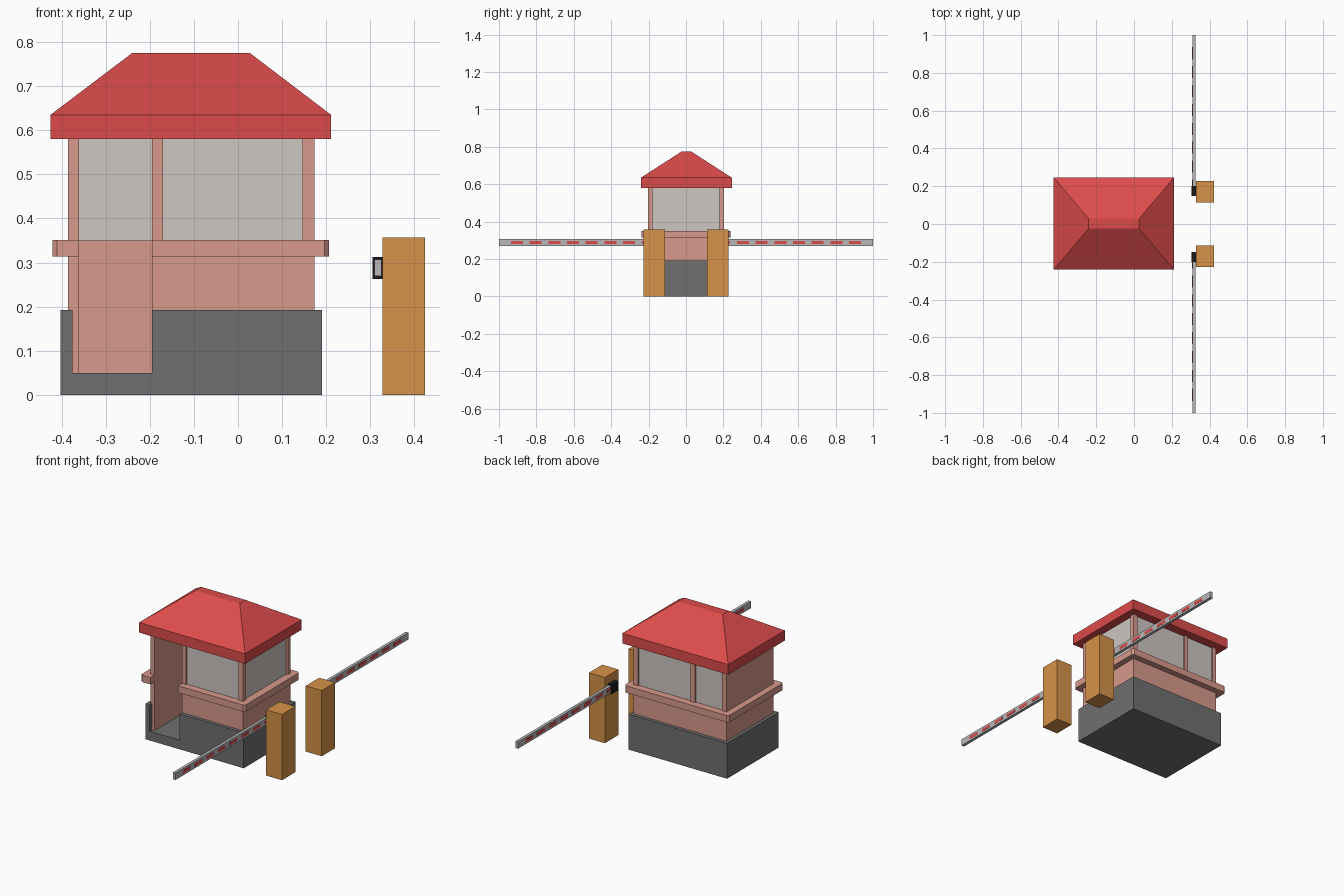
import bpy, bmesh

if "Cube" in bpy.data.objects:
    bpy.data.objects.remove(bpy.data.objects["Cube"])


def material(name, r, g, b):
    m = bpy.data.materials.new(name)
    m.diffuse_color = (r, g, b, 1)
    m.use_nodes = True
    m.node_tree.nodes["Principled BSDF"].inputs["Base Color"].default_value = m.diffuse_color
    return m


RED = material("roof_red", 0.72, 0.07, 0.07)
PINK = material("wall_pink", 0.68, 0.32, 0.26)
DARK = material("base_grey", 0.16, 0.16, 0.16)
GLASS = material("window_glass", 0.62, 0.57, 0.54)
ORANGE = material("cabinet_orange", 0.67, 0.29, 0.065)
BLACK = material("bracket_black", 0.01, 0.01, 0.01)
ARM = material("arm_grey", 0.48, 0.48, 0.48)


def finish(name, bm, mat):
    bmesh.ops.recalc_face_normals(bm, faces=bm.faces)
    me = bpy.data.meshes.new(name)
    bm.to_mesh(me)
    bm.free()
    me.materials.append(mat)
    ob = bpy.data.objects.new(name, me)
    bpy.context.collection.objects.link(ob)
    return ob


def prism(name, pts, z0, z1, mat):
    """Extrude a plan outline from z0 to z1."""
    bm = bmesh.new()
    face = bm.faces.new([bm.verts.new((x, y, z0)) for x, y in pts])
    top = bmesh.ops.extrude_face_region(bm, geom=[face], use_keep_orig=True)["geom"]
    bmesh.ops.translate(bm, vec=(0, 0, z1 - z0),
                        verts=[v for v in top if isinstance(v, bmesh.types.BMVert)])
    return finish(name, bm, mat)


def box(name, x, y, z, mat):
    x0, x1 = x
    y0, y1 = sorted(y)
    return prism(name, [(x0, y0), (x1, y0), (x1, y1), (x0, y1)], *z, mat)


def open_ring(name, outer, inner, gap, z, mat, c=0.0):
    """Rectangular band with a doorway gap in its front side; c chamfers the corners."""
    X0, X1, Y = outer
    x0, x1, y = inner
    g0, g1 = gap
    if c:
        rim = [(X1 - c, -Y), (X1, -Y + c), (X1, Y - c), (X1 - c, Y),
               (X0 + c, Y), (X0, Y - c), (X0, -Y + c), (X0 + c, -Y)]
    else:
        rim = [(X1, -Y), (X1, Y), (X0, Y), (X0, -Y)]
    pts = [(g1, -Y)] + rim + [(g0, -Y), (g0, -y)]
    if x0 < g0 - 1e-6:
        pts.append((x0, -y))
    pts += [(x0, y), (x1, y), (x1, -y), (g1, -y)]
    return prism(name, pts, *z, mat)


# booth: (left x, right x, half depth) of each plan outline
WALL, ROOM = (-0.385, 0.173, 0.203), (-0.36, 0.146, 0.18)
BASE, LEDGE = (-0.402, 0.19, 0.222), (-0.42, 0.206, 0.237)
DOOR = (-0.36, -0.195)

# base slab with raised kerb, walls and sill band
box("base_slab", BASE[:2], (-BASE[2], BASE[2]), (0, 0.05), DARK)
open_ring("base_kerb", BASE, WALL, (-0.375, -0.195), (0.05, 0.192), DARK)
open_ring("lower_walls", WALL, ROOM, DOOR, (0.05, 0.35), PINK)
open_ring("sill_band", LEDGE, WALL, DOOR, (0.314, 0.351), PINK, c=0.01)

# solid left wall, window posts and glass
box("left_upper_wall", (-0.385, -0.36), (-0.203, 0.203), (0.35, 0.58), PINK)
for side, s in (("front", -1), ("back", 1)):
    for part, x in (("middle_post", (-0.195, -0.17)), ("corner_post", (0.146, 0.173))):
        box(f"{side}_{part}", x, (s * 0.18, s * 0.203), (0.35, 0.58), PINK)
    left = -0.17 if s < 0 else -0.36
    box(f"{side}_glass", (left, 0.146), (s * 0.188, s * 0.194), (0.35, 0.58), GLASS)
box("right_glass", (0.157, 0.163), (-0.18, 0.18), (0.35, 0.58), GLASS)

# hipped roof with flat top: stacked rectangles (x0, x1, y0, y1, z)
bm = bmesh.new()
rings = []
for x0, x1, y0, y1, z in ((-0.425, 0.211, -0.241, 0.245, 0.58),
                          (-0.425, 0.211, -0.241, 0.245, 0.635),
                          (-0.24, 0.027, -0.024, 0.028, 0.775)):
    rings.append([bm.verts.new((x, y, z)) for x, y in
                  ((x0, y0), (x1, y0), (x1, y1), (x0, y1))])
for a, b in zip(rings, rings[1:]):
    for i in range(4):
        j = (i + 1) % 4
        bm.faces.new((a[i], a[j], b[j], b[i]))
bm.faces.new(rings[0])
bm.faces.new(rings[-1])
finish("roof", bm, RED)

# two mirrored barriers: cabinet, bracket, arm and stripes
for side, s in (("front", -1), ("back", 1)):
    box(f"{side}_barrier_cabinet", (0.328, 0.424), (s * 0.113, s * 0.228), (0, 0.357), ORANGE)
    box(f"{side}_arm_bracket", (0.305, 0.328), (s * 0.147, s * 0.202), (0.263, 0.313), BLACK)
    box(f"{side}_barrier_arm", (0.309, 0.325), (s * 0.16, s), (0.27, 0.307), ARM)
    for i in range(8):
        y = 0.936 - 0.1 * i
        box(f"{side}_arm_stripe_{i + 1}", (0.308, 0.326), (s * (y - 0.064), s * y),
            (0.28, 0.297), RED)
